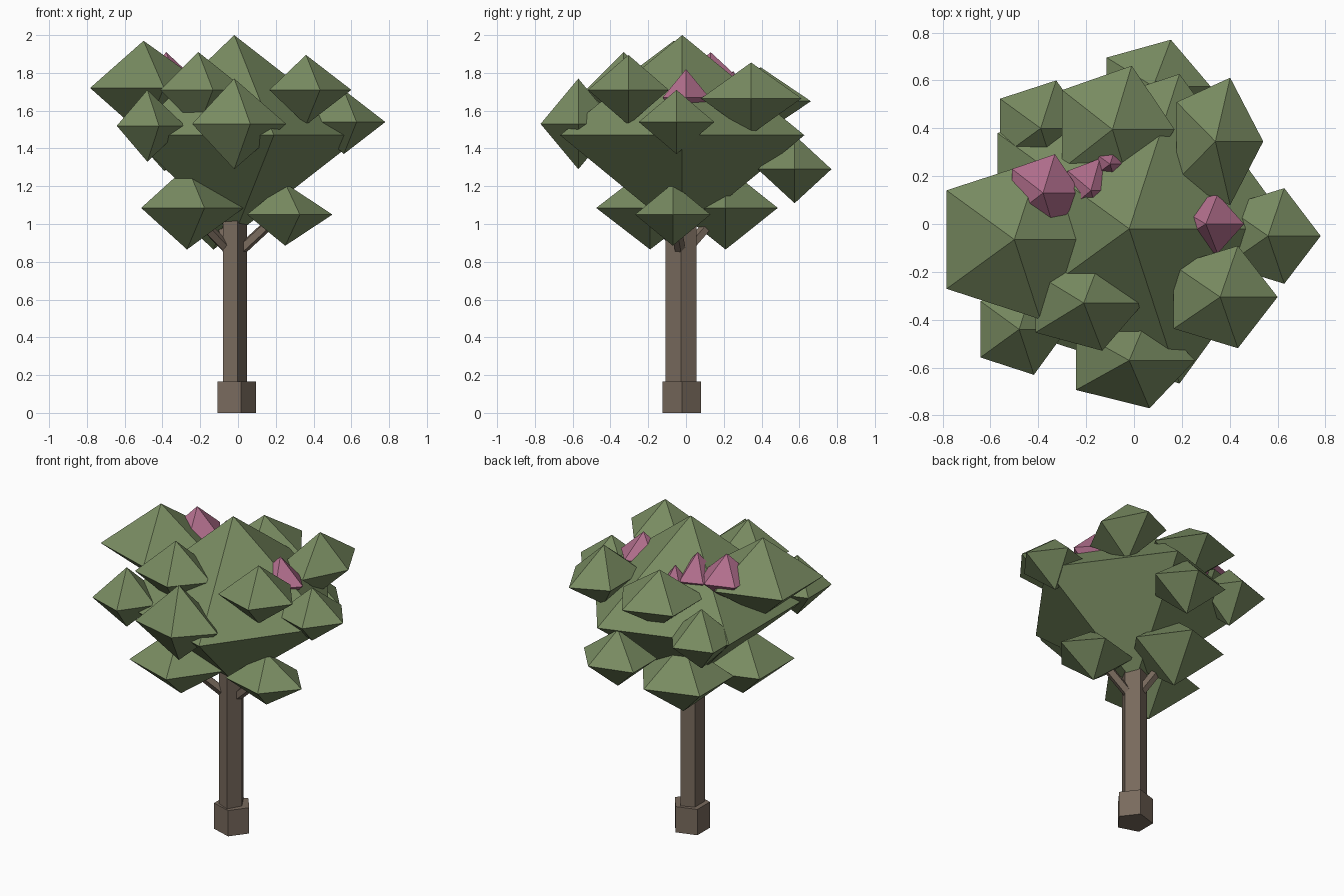
import bpy, math
from mathutils import Vector


def material(name, rgb):
    m = bpy.data.materials.new(name)
    m.diffuse_color = (*rgb, 1)
    return m


LEAF = material("leaf_green", (0.19, 0.26, 0.12))
BARK = material("bark_brown", (0.19, 0.145, 0.11))
BLOSSOM = material("blossom_pink", (0.45, 0.16, 0.27))


def make(name, verts, faces, mat):
    me = bpy.data.meshes.new(name)
    me.from_pydata(verts, [], faces)
    me.materials.append(mat)
    ob = bpy.data.objects.new(name, me)
    bpy.context.collection.objects.link(ob)
    return ob


def ring(x, y, z, rx, ry):
    return [(x + rx * math.cos(i * math.tau / 5), y + ry * math.sin(i * math.tau / 5), z)
            for i in range(5)]


def clump(name, x, y, z, rx, ry, h, mat):
    """Five-sided double pyramid."""
    verts = ring(x, y, z, rx, ry) + [(x, y, z + h), (x, y, z - h)]
    faces = []
    for i in range(5):
        j = (i + 1) % 5
        faces += [(i, j, 5), (j, i, 6)]
    make(name, verts, faces, mat)


def prism(name, low, high):
    """Five-sided solid between two rings."""
    faces = [(i, (i + 1) % 5, (i + 1) % 5 + 5, i + 5) for i in range(5)]
    faces += [(4, 3, 2, 1, 0), (5, 6, 7, 8, 9)]
    return make(name, low + high, faces, BARK)


# Trunk and its footing
prism("trunk_base", ring(-0.018, -0.022, 0, 0.113, 0.108),
      ring(-0.018, -0.022, 0.165, 0.113, 0.108))
prism("trunk", ring(-0.023, -0.027, 0.1, 0.07, 0.087),
      ring(-0.023, -0.027, 1.4, 0.07, 0.087))

# Branches reaching into the low clumps
for n, tip in enumerate([(0.25, -0.07, 1.08), (-0.28, -0.2, 1.1), (-0.13, 0.21, 1.1)]):
    a, b = Vector((-0.02, -0.025, 0.83)), Vector(tip)
    q = (b - a).to_track_quat('Z', 'Y')
    br = prism(f"branch_{n + 1}", ring(0, 0, 0, 0.03, 0.03),
               ring(0, 0, (b - a).length, 0.03, 0.03))
    br.location, br.rotation_mode, br.rotation_quaternion = a, 'QUATERNION', q

# Leaf clumps: centre x, y, z, radius x, radius y, half height
LEAVES = [
    (-0.02, -0.02, 1.47, 0.68, 0.68, 0.53),    # main crown
    (-0.50, -0.065, 1.72, 0.35, 0.35, 0.25),   # upper ring
    (-0.21, -0.33, 1.71, 0.25, 0.21, 0.20),
    (0.36, -0.305, 1.71, 0.24, 0.225, 0.185),
    (0.34, 0.345, 1.665, 0.20, 0.28, 0.19),
    (-0.09, 0.395, 1.65, 0.26, 0.28, 0.18),
    (-0.02, -0.57, 1.53, 0.275, 0.21, 0.24),   # middle ring
    (0.56, -0.05, 1.54, 0.22, 0.21, 0.17),
    (-0.48, -0.44, 1.52, 0.20, 0.20, 0.19),
    (-0.39, 0.40, 1.47, 0.21, 0.21, 0.19),
    (0.08, 0.575, 1.29, 0.24, 0.205, 0.18),
    (0.25, -0.07, 1.05, 0.25, 0.21, 0.165),    # low ring
    (-0.27, -0.19, 1.085, 0.30, 0.30, 0.22),
    (-0.13, 0.21, 1.085, 0.29, 0.29, 0.22),
]
for n, c in enumerate(LEAVES):
    clump(f"leaf_clump_{n + 1}", *c, LEAF)

# Blossoms poking through the crown
BLOSSOMS = [
    (-0.38, 0.13, 1.76, 0.16, 0.17, 0.15),
    (0.30, 0.0, 1.67, 0.16, 0.13, 0.15),
    (-0.18, 0.14, 1.72, 0.12, 0.14, 0.15),
    (-0.10, 0.25, 1.71, 0.07, 0.07, 0.10),
]
for n, c in enumerate(BLOSSOMS):
    clump(f"blossom_{n + 1}", *c, BLOSSOM)
